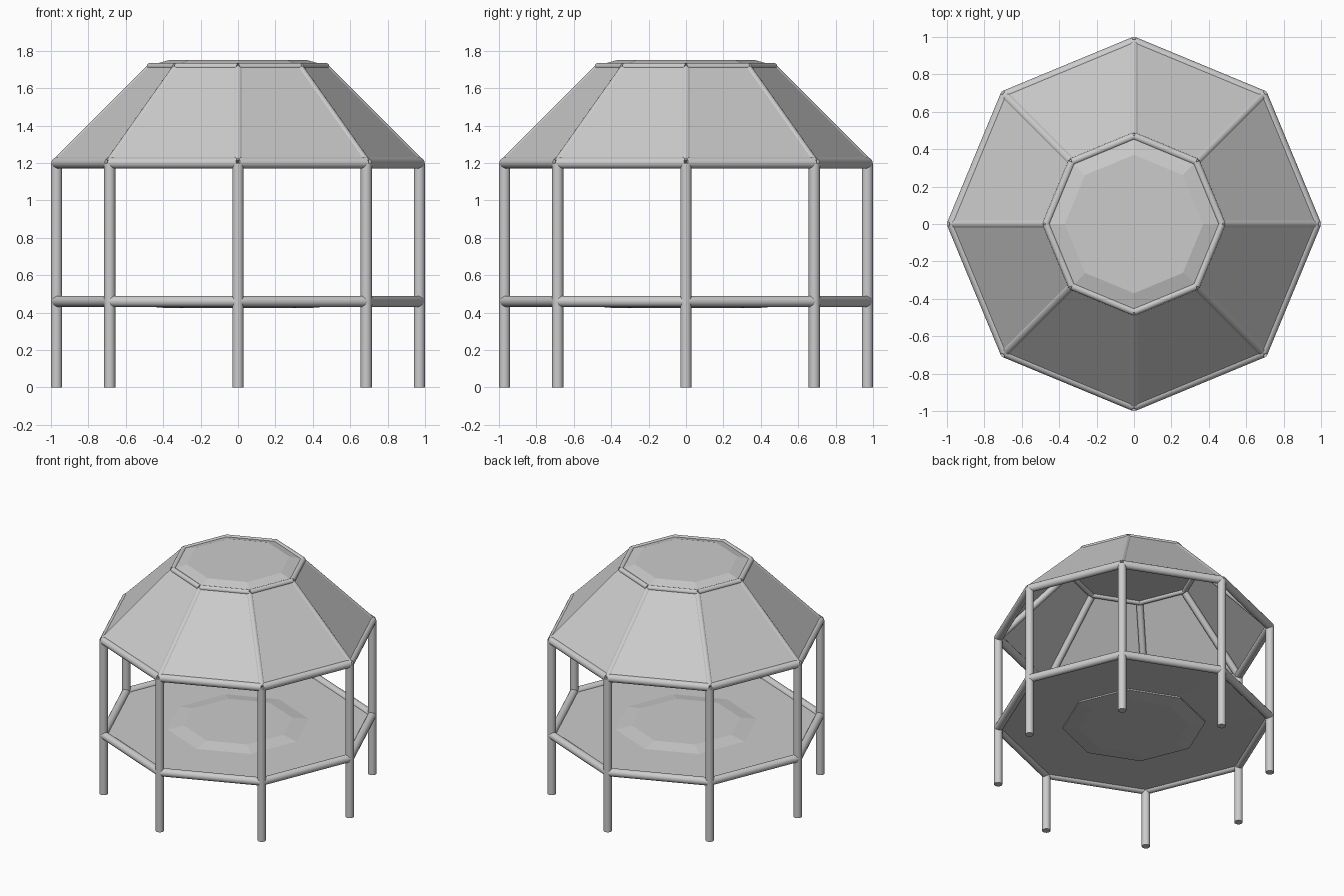
import bpy, bmesh, math
from mathutils import Vector

cube = bpy.data.objects.get("Cube")
if cube:
    bpy.data.objects.remove(cube)

SIDES = 8
POST_R, TUBE, TOP_R = 0.97, 0.03, 0.47

grey = bpy.data.materials.new("light_grey")
grey.use_nodes = True
grey.diffuse_color = (0.6, 0.6, 0.6, 1)
grey.node_tree.nodes["Principled BSDF"].inputs["Base Color"].default_value = (0.6, 0.6, 0.6, 1)


def corner(i, r, z):
    a = math.tau * i / SIDES
    return Vector((r * math.cos(a), r * math.sin(a), z))


def tube(name, a, b, r=TUBE):
    """Round bar between two points."""
    d = b - a
    bpy.ops.mesh.primitive_cylinder_add(vertices=16, radius=r, depth=d.length, location=(a + b) / 2)
    ob = bpy.context.object
    ob.name = name
    ob.rotation_euler = d.to_track_quat('Z', 'Y').to_euler()
    ob.data.materials.append(grey)
    bpy.ops.object.shade_smooth_by_angle(angle=math.radians(40))


def loft(name, profile, close=True):
    """Octagonal shell through (radius, height) rings, flat shaded."""
    bm = bmesh.new()
    rings = [[bm.verts.new(corner(i, r, z)) for i in range(SIDES)] for r, z in profile]
    for lo, hi in zip(rings, rings[1:]):
        for i in range(SIDES):
            j = (i + 1) % SIDES
            bm.faces.new((lo[i], lo[j], hi[j], hi[i]))
    if close:
        bm.faces.new(rings[-1])
        bm.faces.new(rings[0][::-1])
    me = bpy.data.meshes.new(name)
    bm.to_mesh(me)
    bm.free()
    me.materials.append(grey)
    ob = bpy.data.objects.new(name, me)
    bpy.context.collection.objects.link(ob)


# Posts, rails and rafters around the octagon
for i in range(SIDES):
    tube("post", corner(i, POST_R, 0), corner(i, POST_R, 1.2))
    tube("floor_rail", corner(i, POST_R, 0.46), corner(i + 1, POST_R, 0.46))
    tube("eaves_rail", corner(i, POST_R, 1.2), corner(i + 1, POST_R, 1.2))
    tube("crown_rail", corner(i, TOP_R, 1.715), corner(i + 1, TOP_R, 1.715), 0.02)
    tube("rafter", corner(i, POST_R, 1.2), corner(i, TOP_R, 1.7), 0.025)

# Sloped roof panels and raised crown
loft("roof_panels", [(0.985, 1.215), (0.475, 1.725)], close=False)
loft("roof_crown", [(0.46, 1.715), (0.46, 1.725), (0.37, 1.75)])

# Floor with a shallow bevelled centre on both sides
loft("floor", [(0.39, 0.425), (0.51, 0.435), (0.51, 0.445), (0.97, 0.45),
               (0.97, 0.465), (0.51, 0.465), (0.39, 0.485)])
